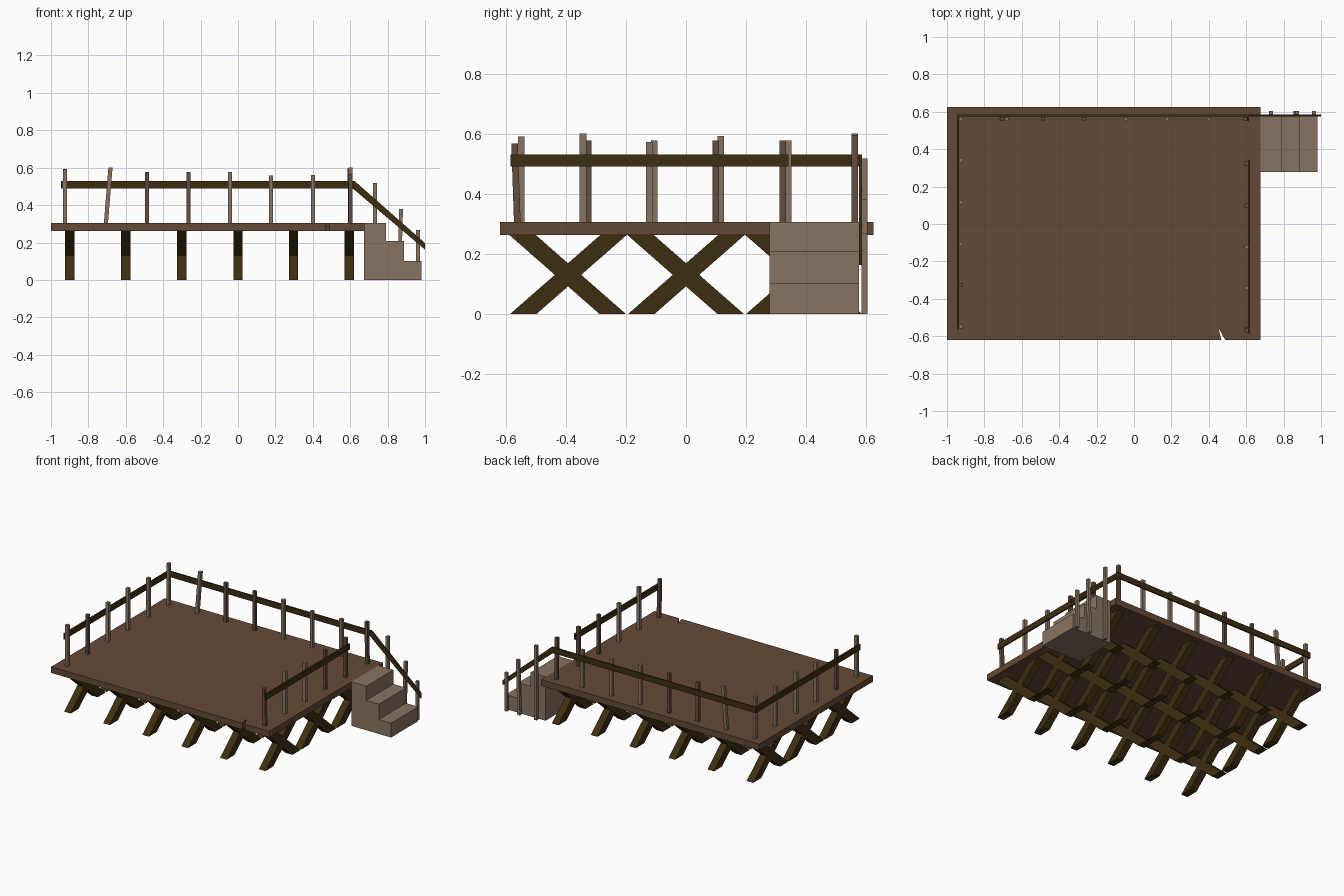
import bpy
import bmesh
from mathutils import Vector

if "Cube" in bpy.data.objects:
    bpy.data.objects.remove(bpy.data.objects["Cube"], do_unlink=True)


def make_material(name, rgb):
    mat = bpy.data.materials.new(name)
    mat.use_nodes = True
    mat.diffuse_color = (*rgb, 1)
    mat.node_tree.nodes["Principled BSDF"].inputs["Base Color"].default_value = (*rgb, 1)
    return mat


deck_brown = make_material("deck brown", (0.127, 0.066, 0.036))
pale_wood = make_material("pale wood", (0.25, 0.175, 0.122))
post_brown = make_material("post brown", (0.125, 0.075, 0.05))
dark_wood = make_material("dark wood", (0.048, 0.026, 0.005))


def prism(name, outlines, offset, mat):
    """Extrude closed flat outlines along an offset into one object."""
    bm = bmesh.new()
    for outline in outlines:
        face = bm.faces.new([bm.verts.new(p) for p in outline])
        res = bmesh.ops.extrude_face_region(bm, geom=[face], use_keep_orig=True)
        moved = [v for v in res["geom"] if isinstance(v, bmesh.types.BMVert)]
        bmesh.ops.translate(bm, verts=moved, vec=Vector(offset))
    bmesh.ops.recalc_face_normals(bm, faces=bm.faces)
    mesh = bpy.data.meshes.new(name)
    bm.to_mesh(mesh)
    bm.free()
    mesh.materials.append(mat)
    obj = bpy.data.objects.new(name, mesh)
    bpy.context.collection.objects.link(obj)
    return obj


def post(name, x, y, base, top, mat=pale_wood, lean=(0, 0), half=0.011):
    """Square post whose top is shifted by the lean."""
    square = [(x + i * half, y + j * half, base)
              for i, j in ((-1, -1), (1, -1), (1, 1), (-1, 1))]
    return prism(name, [square], (lean[0], lean[1], top - base), mat)


FLOOR = 0.305
UNDER = 0.262

# Deck slab with a splintered notch in the front edge
deck = [(-1, -0.62), (0.467, -0.62), (0.45, -0.553), (0.488, -0.62),
        (0.675, -0.62), (0.675, 0.625), (-1, 0.625)]
prism("deck", [[(x, y, UNDER) for x, y in deck]], (0, 0, FLOOR - UNDER), deck_brown)

# Rows of crossed supports
for row, x in enumerate((-0.9, -0.6, -0.3, 0, 0.297, 0.595)):
    for col, y in enumerate((-0.393, 0, 0.393)):
        beams = []
        for s in (-1, 1):
            beams.append([(x - 0.025, y + s * a, z) for a, z in
                          ((-0.192, 0), (-0.104, 0), (0.195, UNDER), (0.107, UNDER))])
        prism(f"cross_support_{row}_{col}", beams, (0.05, 0, 0), dark_wood)

# Stairs
steps = [(0.675, 0), (0.98, 0), (0.98, 0.1), (0.887, 0.1), (0.887, 0.207),
         (0.79, 0.207), (0.79, FLOOR), (0.675, FLOOR)]
prism("stairs", [[(x, 0.278, z) for x, z in steps]], (0, 0.298, 0), pale_wood)

# Back railing posts: x, top height, colour, lean
back = [(-0.925, 0.593, pale_wood, 0), (-0.706, 0.6, pale_wood, 0.024),
        (-0.487, 0.577, post_brown, 0), (-0.265, 0.577, post_brown, 0),
        (-0.043, 0.577, pale_wood, 0), (0.177, 0.557, pale_wood, 0),
        (0.4, 0.562, pale_wood, 0), (0.6, 0.595, post_brown, -0.003)]
for i, (x, top, mat, lean) in enumerate(back):
    post(f"back_post_{i}", x, 0.562, FLOOR, top, mat, (lean, 0))

# Side railing posts: y, top height, colour, lean
left = [(-0.549, 0.59, pale_wood, 0), (-0.326, 0.577, post_brown, 0),
        (-0.106, 0.577, pale_wood, 0), (0.116, 0.592, pale_wood, 0),
        (0.341, 0.577, pale_wood, 0)]
right = [(-0.562, 0.567, post_brown, -0.009), (-0.343, 0.6, pale_wood, 0),
         (-0.122, 0.572, pale_wood, 0), (0.099, 0.577, post_brown, 0),
         (0.322, 0.577, post_brown, 0)]
for side, x, row in (("right", -0.925, left), ("left", 0.601, right)):
    for i, (y, top, mat, lean) in enumerate(row):
        post(f"{side}_post_{i}", x, y, FLOOR, top, mat, (0, lean))

# Stair railing posts
for i, (x, top, lean) in enumerate(((0.733, 0.517, 0), (0.862, 0.38, 0.01), (0.962, 0.267, 0))):
    post(f"stair_post_{i}", x, 0.595, 0, top, pale_wood, (lean, 0), 0.01)

# Handrails: flat boards, the back one running on down the stairs
LOW, HIGH = 0.49, 0.53
back_rail = [(-0.945, LOW), (0.612, LOW), (1, 0.162), (1, 0.197), (0.622, HIGH), (-0.945, HIGH)]
prism("back_rail", [[(x, 0.576, z) for x, z in back_rail]], (0, 0.01, 0), dark_wood)
for name, x, y0, y1 in (("right_rail", -0.946, -0.565, 0.58), ("left_rail", 0.609, -0.585, 0.342)):
    board = [(x, y0, LOW), (x, y1, LOW), (x, y1, HIGH), (x, y0, HIGH)]
    prism(name, [board], (0.011, 0, 0), dark_wood)
